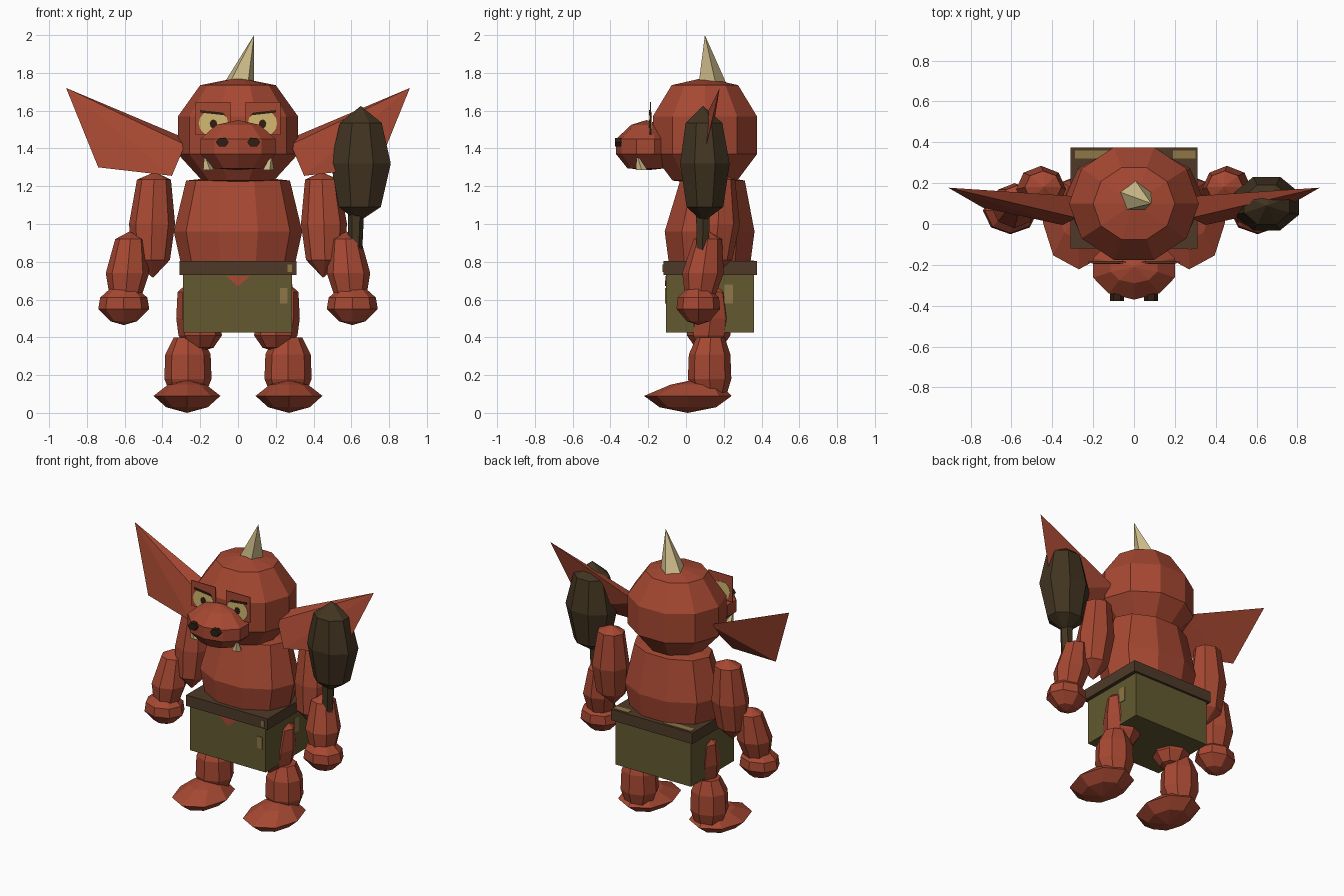
import bpy, bmesh, math
from mathutils import Vector

if "Cube" in bpy.data.objects:
    bpy.data.objects.remove(bpy.data.objects["Cube"])


def mat(name, r, g, b):
    lin = [((c / 255 + 0.055) / 1.055) ** 2.4 for c in (r, g, b)]
    m = bpy.data.materials.new(name)
    m.diffuse_color = (*lin, 1)
    m.use_nodes = True
    m.node_tree.nodes["Principled BSDF"].inputs["Base Color"].default_value = m.diffuse_color
    return m


SKIN = mat("red_skin", 166, 72, 50)
BONE = mat("bone", 208, 190, 140)
EYE = mat("eye_yellow", 212, 184, 112)
DARK = mat("dark_brown", 48, 30, 20)
BELT = mat("belt_brown", 78, 58, 40)
CLOTH = mat("olive_cloth", 98, 89, 48)
WOOD = mat("club_wood", 66, 52, 33)
TAN = mat("tan_patch", 142, 118, 70)


def finish(name, bm, m):
    bmesh.ops.recalc_face_normals(bm, faces=bm.faces)
    me = bpy.data.meshes.new(name)
    bm.to_mesh(me)
    bm.free()
    me.materials.append(m)
    ob = bpy.data.objects.new(name, me)
    bpy.context.collection.objects.link(ob)
    return ob


def lathe(name, rings, m, n=8, phase=0.0):
    """Rings of (z, rx, ry, cx, cy); a zero radius makes a point."""
    bm = bmesh.new()
    prev = None
    for z, rx, ry, cx, cy in rings:
        if rx == 0:
            cur = [bm.verts.new((cx, cy, z))]
        else:
            cur = []
            for i in range(n):
                a = math.tau * i / n + phase
                cur.append(bm.verts.new((cx + rx * math.cos(a), cy + ry * math.sin(a), z)))
        if prev:
            for i in range(n):
                j = (i + 1) % n
                if len(prev) == 1:
                    bm.faces.new((prev[0], cur[i], cur[j]))
                elif len(cur) == 1:
                    bm.faces.new((prev[i], prev[j], cur[0]))
                else:
                    bm.faces.new((prev[i], prev[j], cur[j], cur[i]))
        prev = cur
    bmesh.ops.holes_fill(bm, edges=[e for e in bm.edges if e.is_boundary])
    return finish(name, bm, m)


def box(name, x0, x1, y0, y1, z0, z1, m):
    bm = bmesh.new()
    bmesh.ops.create_cube(bm, size=1)
    for v in bm.verts:
        v.co = Vector(((x0 + x1) / 2 + v.co.x * (x1 - x0),
                       (y0 + y1) / 2 + v.co.y * (y1 - y0),
                       (z0 + z1) / 2 + v.co.z * (z1 - z0)))
    return finish(name, bm, m)


def hull(name, pts, m):
    bm = bmesh.new()
    vs = [bm.verts.new(p) for p in pts]
    bmesh.ops.convex_hull(bm, input=vs)
    return finish(name, bm, m)


def plate(name, outline, y0, y1, m):
    """Flat outline of (x, z) points between two depths."""
    return hull(name, [(x, y, z) for x, z in outline for y in (y0, y1)], m)


# Torso and head
lathe("torso", [(1.26, 0, 0, 0, .14), (1.23, .275, .18, 0, .14), (.96, .34, .25, 0, .125),
                (.78, .30, .225, 0, .125), (.66, .17, .14, 0, .125), (.63, 0, 0, 0, .125)], SKIN, 10)
hull("belly_tip", [(-.065, -.109, .725), (.065, -.109, .725), (0, -.111, .67), (0, 0, .72)], SKIN)
lathe("head", [(1.775, 0, 0, 0, .1), (1.735, .2, .185, 0, .1), (1.57, .318, .29, 0, .1),
               (1.37, .318, .29, 0, .1), (1.23, .19, .18, 0, .1), (1.21, 0, 0, 0, .1)], SKIN, 10)
lathe("horn", [(1.73, .088, .085, 0, .135), (2.0, 0, 0, .085, .1)], BONE, 5, .3)

# Snout, nostrils and tusks
lathe("snout", [(1.55, 0, 0, 0, -.21), (1.525, .12, .08, 0, -.21), (1.45, .21, .155, 0, -.215),
                (1.37, .21, .155, 0, -.215), (1.295, .13, .10, 0, -.21), (1.285, 0, 0, 0, -.2)],
      SKIN, 10, math.pi / 10)

# Belt and skirt
box("skirt", -.29, .285, -.106, .36, .425, .78, CLOTH)
box("belt", -.31, .31, -.12, .375, .73, .805, BELT)
box("skirt_patch", .222, .262, -.111, -.1, .58, .66, TAN)
box("skirt_side_patch", .28, .289, .2, .25, .58, .68, TAN)
box("belt_patch", .262, .285, -.124, -.115, .745, .785, TAN)
for x0, x1 in ((-.29, -.08), (.19, .3)):
    box("belt_top_patch", x0, x1, .32, .36, .8, .808, TAN)

for s in (-1, 1):
    side = "left" if s < 0 else "right"
    # Eyes on square plates
    box("eye_plate_" + side, *sorted((s * .04, s * .225)), -.19, -.184, 1.47, 1.645, SKIN)
    eye = [(s * (.13 + .078 * math.cos(a)), 1.533 + min(.055 + .012 * math.cos(a), .07 * math.sin(a)))
           for a in [math.tau * i / 14 for i in range(14)]]
    plate("eye_" + side, eye, -.193, -.181, EYE)
    plate("eyelid_" + side, [(s * .065, 1.575), (s * .08, 1.59), (s * .2, 1.603), (s * .2, 1.59)],
          -.195, -.187, DARK)
    pupil = [(s * .13 + .02 * math.cos(i * math.pi / 4), 1.53 + .024 * math.sin(i * math.pi / 4))
             for i in range(8)]
    plate("pupil_" + side, pupil, -.196, -.188, DARK)
    nostril = [(s * .083 + .034 * math.cos(i * math.pi / 3), 1.433 + .027 * math.sin(i * math.pi / 3))
               for i in range(6)]
    plate("nostril_" + side, nostril, -.376, -.33, DARK)
    lathe("tusk_" + side, [(1.285, .033, .033, s * .158, -.235), (1.37, 0, 0, s * .178, -.26)], BONE, 5)

    # Ear
    hull("ear_" + side, [(s * x, y, z) for x, y, z in (
        (.91, .178, 1.72), (.74, .08, 1.30), (.35, -.005, 1.255),
        (.27, .135, 1.45), (.28, .03, 1.42))], SKIN)

    # Arm
    lathe("upper_arm_" + side, [
        (1.275, 0, 0, s * .44, .18), (1.235, .09, .08, s * .445, .18), (1.0, .122, .115, s * .455, .17),
        (.81, .10, .095, s * .46, .15), (.715, 0, 0, s * .45, .14)], SKIN)
    lathe("forearm_" + side, [
        (.96, 0, 0, s * .575, .12), (.92, .08, .075, s * .57, .115), (.74, .115, .11, s * .585, .09),
        (.62, .085, .08, s * .595, .075), (.57, 0, 0, s * .6, .07)], SKIN)
    lathe("hand_" + side, [
        (.655, .075, .065, s * .605, .065), (.61, .125, .11, s * .605, .065),
        (.55, .135, .115, s * .605, .065), (.485, .07, .06, s * .605, .065),
        (.465, 0, 0, s * .605, .065)], SKIN)

    # Leg
    lathe("thigh_" + side, [
        (.72, 0, 0, s * .23, .14), (.64, .085, .075, s * .235, .14), (.5, .115, .115, s * .212, .13),
        (.41, .115, .115, s * .2, .12), (.345, .07, .07, s * .2, .12), (.325, 0, 0, s * .2, .12)], SKIN)
    lathe("shin_" + side, [
        (.40, .075, .075, s * .265, .13), (.31, .12, .11, s * .265, .125),
        (.18, .125, .115, s * .265, .125), (.08, .085, .08, s * .265, .13)], SKIN)
    lathe("foot_" + side, [
        (.175, 0, 0, s * .27, .04), (.15, .10, .13, s * .27, .05), (.09, .177, .232, s * .27, .01),
        (.03, .11, .15, s * .27, .01), (0, 0, 0, s * .27, .01)], SKIN)

# Club held upright in one hand
lathe("club_handle", [(.58, .03, .03, .615, .085), (1.06, .042, .042, .625, .09)], WOOD, 6)
lathe("club_head", [
    (1.625, 0, 0, .65, .09), (1.535, .12, .105, .65, .095), (1.32, .172, .142, .65, .1),
    (1.09, .12, .105, .645, .1), (1.01, 0, 0, .635, .09)], WOOD, 8, math.pi / 8)
